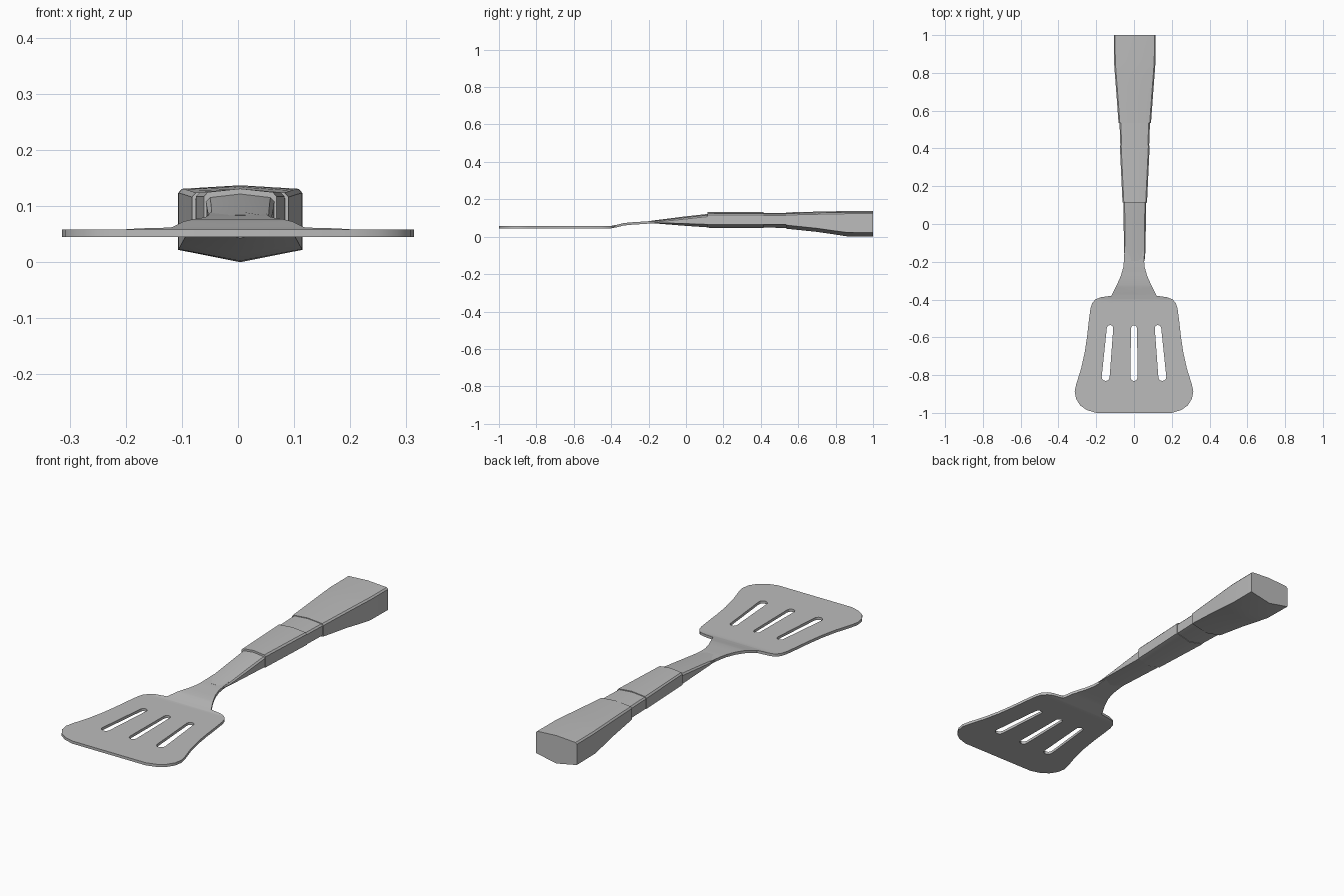
import bpy, bmesh, math
from mathutils import Vector

cube = bpy.data.objects.get("Cube")
if cube:
    bpy.data.objects.remove(cube, do_unlink=True)

# Single grey finish
grey = bpy.data.materials.new("grey")
grey.use_nodes = True
colour = (0.5, 0.5, 0.5, 1)
grey.diffuse_color = colour
grey.node_tree.nodes["Principled BSDF"].inputs["Base Color"].default_value = colour


def add_object(name, bm):
    """Turn a bmesh into a named object, smooth with sharp edges kept."""
    bmesh.ops.recalc_face_normals(bm, faces=bm.faces)
    mesh = bpy.data.meshes.new(name)
    bm.to_mesh(mesh)
    bm.free()
    mesh.materials.append(grey)
    obj = bpy.data.objects.new(name, mesh)
    bpy.context.collection.objects.link(obj)
    bpy.ops.object.select_all(action="DESELECT")
    obj.select_set(True)
    bpy.context.view_layer.objects.active = obj
    bpy.ops.object.shade_smooth_by_angle(angle=math.radians(30))
    return obj


def add_outline(curve, points):
    spline = curve.splines.new("POLY")
    spline.points.add(len(points) - 1)
    for p, (x, y) in zip(spline.points, points):
        p.co = (x, y, 0, 1)
    spline.use_cyclic_u = True


def slot(back, front, r_back, r_front, steps=6):
    """Rounded slot outline between two centres."""
    a, b = Vector(back), Vector(front)
    along = (b - a).normalized()
    side = Vector((-along.y, along.x))
    pts = []
    for centre, r, sign in ((a, r_back, -1), (b, r_front, 1)):
        for i in range(steps + 1):
            t = math.pi * i / steps
            pts.append(centre + sign * r * (side * math.cos(t) + along * math.sin(t)))
    return pts


# Blade with neck: mirrored outline and three slots, filled and extruded
half = [(0.2, -1), (0.25, -0.985), (0.285, -0.96), (0.307, -0.925), (0.314, -0.885),
        (0.305, -0.845), (0.28, -0.765), (0.261, -0.68), (0.249, -0.6), (0.24, -0.52),
        (0.231, -0.45), (0.222, -0.42), (0.203, -0.398), (0.175, -0.388), (0.12, -0.38),
        (0.09, -0.32), (0.07, -0.275), (0.057, -0.23), (0.053, -0.19), (0.05, -0.12)]
curve = bpy.data.curves.new("blade_outline", "CURVE")
curve.dimensions = "2D"
curve.fill_mode = "BOTH"
curve.extrude = 0.0065
add_outline(curve, half + [(-x, y) for x, y in reversed(half)])
add_outline(curve, slot((0, -0.552), (0, -0.812), 0.016, 0.019))
for s in (-1, 1):
    add_outline(curve, slot((s * 0.127, -0.552), (s * 0.15, -0.81), 0.017, 0.021))
helper = bpy.data.objects.new("blade_outline", curve)
bpy.context.collection.objects.link(helper)
bpy.context.view_layer.update()
flat = bpy.data.meshes.new_from_object(
    helper.evaluated_get(bpy.context.evaluated_depsgraph_get()))
bpy.data.objects.remove(helper, do_unlink=True)

bm = bmesh.new()
bm.from_mesh(flat)
bpy.data.meshes.remove(flat)
bmesh.ops.remove_doubles(bm, verts=bm.verts, dist=0.0001)
# Bend the neck upwards towards the handle
rise = [(-1, 0.0515), (-0.4, 0.0515), (-0.37, 0.057), (-0.335, 0.066), (-0.3, 0.070),
        (-0.25, 0.073), (-0.19, 0.077), (-0.12, 0.082)]
for y, z in rise[1:-1]:
    bmesh.ops.bisect_plane(bm, geom=bm.verts[:] + bm.edges[:] + bm.faces[:],
                           plane_co=(0, y, 0), plane_no=(0, 1, 0))
for v in bm.verts:
    for (y0, z0), (y1, z1) in zip(rise, rise[1:]):
        if v.co.y <= y1 + 1e-5:
            v.co.z += z0 + (z1 - z0) * (v.co.y - y0) / (y1 - y0)
            break
add_object("blade", bm)


def handle_part(name, stations):
    """Loft a ridged eight-sided section: (y, half width, apex z, side z, keel z)."""
    bm = bmesh.new()
    rings = []
    for y, w, top, side, keel in stations:
        drop = min(0.014, (top - side) * 0.7)
        right = [(w, side), (w, top - drop), (w - drop * 0.5, top - drop * 0.45)]
        section = [(0, keel)] + right + [(0, top)] + [(-x, z) for x, z in reversed(right)]
        rings.append([bm.verts.new((x + 0.004, y, z)) for x, z in section])
    for a, b in zip(rings, rings[1:]):
        for i in range(len(a)):
            j = (i + 1) % len(a)
            bm.faces.new((a[i], a[j], b[j], b[i]))
    bm.faces.new(rings[0])
    bm.faces.new(rings[-1])
    add_object(name, bm)


# Handle, from neck to butt
handle_part("handle_tip", [(-0.195, 0.052, 0.084, 0.077, 0.074),
                           (-0.15, 0.056, 0.09, 0.075, 0.07),
                           (0, 0.059, 0.109, 0.07, 0.058),
                           (0.12, 0.061, 0.122, 0.066, 0.05)])
handle_part("handle_front", [(0.115, 0.065, 0.131, 0.065, 0.048),
                             (0.415, 0.079, 0.131, 0.065, 0.046)])
handle_part("handle_collar", [(0.405, 0.076, 0.127, 0.066, 0.049),
                              (0.545, 0.081, 0.127, 0.066, 0.047)])
handle_part("handle_grip", [(0.535, 0.086, 0.13, 0.062, 0.043),
                            (0.7, 0.098, 0.134, 0.045, 0.026),
                            (0.79, 0.105, 0.136, 0.032, 0.013),
                            (0.86, 0.11, 0.137, 0.023, 0.002),
                            (1, 0.111, 0.137, 0.022, 0)])
